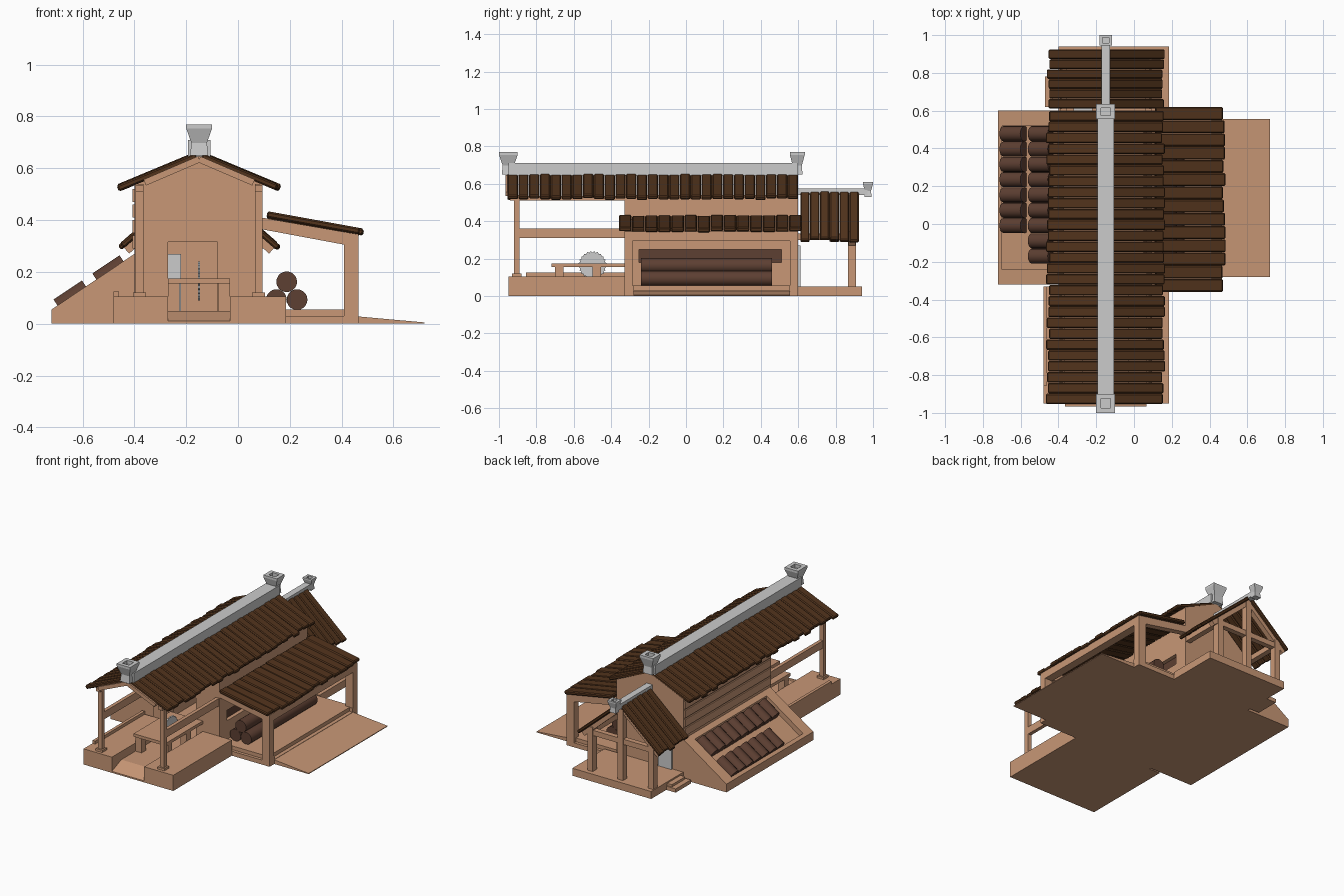
import bpy, bmesh, math, random
from mathutils import Vector, Matrix

if "Cube" in bpy.data.objects:
    bpy.data.objects.remove(bpy.data.objects["Cube"])
random.seed(4)

def mat(name, c):
    m = bpy.data.materials.new(name)
    m.diffuse_color = (*c, 1)
    m.use_nodes = True
    m.node_tree.nodes["Principled BSDF"].inputs["Base Color"].default_value = m.diffuse_color
    return m

TAN = mat("pale_timber", (0.58, 0.31, 0.18))
ROOF = mat("roof_timber", (0.085, 0.034, 0.012))
BARK = mat("bark", (0.11, 0.05, 0.032))
CX = -0.15  # centre line of the main hall

def finish(name, bm, m=None):
    bmesh.ops.recalc_face_normals(bm, faces=bm.faces)
    me = bpy.data.meshes.new(name)
    bm.to_mesh(me)
    bm.free()
    if m:
        me.materials.append(m)
    ob = bpy.data.objects.new(name, me)
    bpy.context.collection.objects.link(ob)
    return ob

def add_prism(bm, pts, y0, y1):
    a = [bm.verts.new((x, y0, z)) for x, z in pts]
    b = [bm.verts.new((x, y1, z)) for x, z in pts]
    n = len(pts)
    bm.faces.new(a)
    bm.faces.new(b[::-1])
    for i in range(n):
        bm.faces.new((a[i], b[i], b[(i + 1) % n], a[(i + 1) % n]))

def prisms(name, items, m=TAN):
    bm = bmesh.new()
    for pts, y0, y1 in items:
        add_prism(bm, pts, y0, y1)
    return finish(name, bm, m)

def rect(x0, x1, z0, z1):
    return [(x0, z0), (x1, z0), (x1, z1), (x0, z1)]

def boxes(name, items, m=TAN):
    return prisms(name, [(rect(b[0], b[1], b[4], b[5]), b[2], b[3]) for b in items], m)

def bar(p, q, t):
    # slanted bar in the xz plane
    p, q = Vector(p), Vector(q)
    d = (q - p).normalized()
    n = Vector((-d.y, d.x)) * t / 2
    return [tuple(v) for v in (p + n, q + n, q - n, p - n)]

def planks(name, slopes, y0, y1, count, t):
    bm = bmesh.new()
    w = (y1 - y0) / count
    for p, q in slopes:
        d = (Vector(q) - Vector(p)).normalized()
        for i in range(count):
            q2 = Vector(q) + d * random.uniform(-0.01, 0.01)
            lift = Vector((0, random.uniform(-0.003, 0.003)))
            add_prism(bm, bar(Vector(p) + lift, q2 + lift, t), y0 + i * w + 0.001, y0 + (i + 1) * w - 0.001)
    ob = finish(name, bm, ROOF)
    b = ob.modifiers.new("bevel", 'BEVEL')
    b.width, b.segments = 0.006, 1

def both(p, q):
    # slope on each side of the centre line
    return [(p, q), ((2 * CX - p[0], p[1]), (2 * CX - q[0], q[1]))]

def logs(name, ends, r, sides=16):
    bm = bmesh.new()
    for a, b in ends:
        a, b = Vector(a), Vector(b)
        M = Matrix.Translation((a + b) / 2) @ (b - a).to_track_quat('Z', 'Y').to_matrix().to_4x4()
        bmesh.ops.create_cone(bm, cap_ends=True, segments=sides, radius1=r, radius2=r,
                              depth=(b - a).length, matrix=M)
    ob = finish(name, bm, BARK)
    bpy.context.view_layer.objects.active = ob
    ob.select_set(True)
    bpy.ops.object.shade_smooth_by_angle()
    ob.select_set(False)

def cap(name, y, hy, s, z0):
    # flared square chimney-like ridge end with hollow top
    bm = bmesh.new()
    prev = None
    for h, z in ((0.7, 0), (0.6, 0.4), (1, 0.87), (1, 1), (0.5, 1), (0.5, 0.8)):
        ring = [bm.verts.new((CX + a * h * s, y + b * h * hy, z0 + z * s * 2.4))
                for a, b in ((-1, -1), (1, -1), (1, 1), (-1, 1))]
        if prev:
            for i in range(4):
                bm.faces.new((prev[i], prev[(i + 1) % 4], ring[(i + 1) % 4], ring[i]))
        else:
            bm.faces.new(ring)
        prev = ring
    bm.faces.new(prev)
    finish(name, bm)

# Front porch platform with lowered lane and entry ramp
boxes("front_platform", [(-0.48, -0.27, -0.95, -0.33, 0, 0.105), (-0.03, 0.185, -0.95, -0.33, 0, 0.105),
                         (-0.27, -0.03, -0.85, -0.33, 0, 0.05), (-0.48, -0.46, -0.855, -0.33, 0.1, 0.125)])
bm = bmesh.new()
bmesh.ops.create_cube(bm, size=1, matrix=Matrix.Translation((CX, -0.9, 0.025)) @ Matrix.Diagonal((0.24, 0.1, 0.05, 1)))
for v in bm.verts:
    if v.co.y < -0.9 and v.co.z > 0.02:
        v.co.z = 0.01
finish("front_ramp", bm, TAN)

# Front porch posts, feet, rails and eave plates
fr = []
for x in (-0.38, 0.08):
    fr += [(x - 0.015, x + 0.015, -0.92, -0.89, 0.1, 0.54), (x - 0.025, x + 0.025, -0.93, -0.88, 0.1, 0.12),
           (x - 0.012, x + 0.012, -0.9, -0.33, 0.31, 0.36), (x - 0.015, x + 0.015, -0.94, -0.33, 0.51, 0.535)]
boxes("front_porch_frame", fr)
prisms("front_rafters", [(bar(p, q, 0.025), -0.965, -0.935) for p, q in both((CX, 0.635), (0.06, 0.545))])

# Main hall: hollow walls with front doorway and log slot
gable = [(-0.40, 0.51), (0.095, 0.51), (0.095, 0.54), (CX, 0.65), (-0.40, 0.54)]
prisms("gable_walls", [(gable, -0.33, -0.3), (gable, 0.57, 0.6)])
boxes("hall_walls", [(-0.40, 0.095, -0.33, 0.6, 0, 0.05),
                     (-0.40, -0.27, -0.33, -0.3, 0.05, 0.51), (-0.08, 0.095, -0.33, -0.3, 0.05, 0.51),
                     (-0.27, -0.08, -0.33, -0.3, 0.315, 0.51), (-0.40, 0.095, 0.57, 0.6, 0.05, 0.51),
                     (-0.40, -0.37, -0.3, 0.57, 0.05, 0.54),
                     (0.065, 0.095, -0.3, 0.57, 0.25, 0.54), (0.065, 0.095, -0.3, 0.57, 0.05, 0.18),
                     (0.065, 0.095, -0.3, -0.25, 0.18, 0.25), (0.065, 0.095, 0.51, 0.57, 0.18, 0.25)])
boxes("slot_board", [(0.05, 0.07, -0.26, 0.52, 0.17, 0.26)], BARK)
boxes("wall_boards", [(-0.408, -0.395, -0.32, 0.59, z, z + 0.05) for z in (0.29, 0.35, 0.41, 0.47)])
boxes("back_door", [(-0.32, -0.22, 0.56, 0.612, 0.05, 0.27)], None)

# Saw bench and round blade
boxes("saw_bench", [(-0.27, -0.03, -0.72, -0.33, 0.155, 0.175)] +
      [(x, x + 0.045, y, y + 0.045, 0.05, 0.16) for x in (-0.27, -0.075) for y in (-0.70, -0.50)])
blade = []
for i in range(48):
    a = i * math.tau / 48
    r = 0.075 if i % 2 else 0.068
    blade.append((r * math.cos(a), r * math.sin(a)))
ob = prisms("saw_blade", [(blade, -0.004, 0.004)], None)
ob.rotation_euler.z = math.pi / 2
ob.location = (CX, -0.5, 0.165)

# Main roof, ridge beam and caps
planks("main_roof", both((CX + 0.01, 0.65), (0.155, 0.527)), -0.955, 0.60, 27, 0.024)
boxes("main_ridge", [(-0.193, -0.107, -0.95, 0.6, 0.645, 0.71)], None)
cap("front_ridge_cap", -0.95, 0.05, 0.05, 0.65)
cap("middle_ridge_cap", 0.595, 0.04, 0.05, 0.65)

# Back porch floor, step, frame and steep roof
boxes("back_platform", [(-0.40, 0.185, 0.6, 0.94, 0, 0.05), (-0.47, -0.40, 0.62, 0.78, 0, 0.025),
                        (-0.435, -0.40, 0.63, 0.77, 0, 0.04)])
bf = [(x - 0.02, x + 0.02, 0.865, 0.91, 0.05, t) for x, t in ((-0.375, 0.345), (CX, 0.54), (0.075, 0.345))]
bf += [(-0.40, 0.10, 0.87, 0.905, 0.29, 0.325)]
bf += [(x - 0.018, x + 0.018, 0.6, 0.91, 0.30, 0.335) for x in (-0.375, 0.075)]
boxes("back_porch_frame", bf)
prisms("back_rafters", [(bar(p, q, 0.03), 0.87, 0.905) for p, q in both((CX, 0.53), (0.13, 0.282))])
planks("back_roof", both((CX + 0.01, 0.552), (0.152, 0.297)), 0.61, 0.925, 6, 0.022)
boxes("back_ridge", [(-0.172, -0.128, 0.6, 0.97, 0.54, 0.575)], None)
cap("back_ridge_cap", 0.973, 0.027, 0.033, 0.53)

# Right lean-to shed with loading ramp
boxes("shed_floor", [(0.095, 0.465, -0.33, 0.6, 0, 0.03), (0.095, 0.44, -0.31, 0.58, 0.03, 0.055),
                     (0.44, 0.465, -0.33, -0.28, 0, 0.055), (0.44, 0.465, 0.55, 0.6, 0, 0.055)])
boxes("shed_posts", [(0.41, 0.465, y, y + 0.045, 0.03, 0.345) for y in (-0.33, 0.555)] +
      [(0.41, 0.465, -0.33, 0.6, 0.295, 0.345)])
prisms("shed_beams", [([(0.09, 0.365), (0.465, 0.295), (0.465, 0.345), (0.09, 0.41)], y, y + 0.04)
                      for y in (-0.33, 0.56)])
planks("shed_roof", [((0.112, 0.42), (0.475, 0.354))], -0.36, 0.62, 14, 0.024)
prisms("shed_ramp", [([(0.465, 0), (0.72, 0), (0.72, 0.005), (0.465, 0.028)], -0.28, 0.555)])
logs("stored_logs", [((x, -0.24, z), (x, 0.46, z)) for x, z in ((0.148, 0.093), (0.228, 0.093), (0.188, 0.162))], 0.04, 20)

# Left log chute: sloped tray with rim and two rows of short logs
def top(x, drop=0):
    return 0.055 + (x + 0.72) * 0.67 - drop
def strip(x0, x1, drop):
    return [(x0, 0), (x1, 0), (x1, top(x1, drop)), (x0, top(x0, drop))]
prisms("log_chute", [(strip(-0.72, -0.40, 0), -0.32, -0.24), (strip(-0.72, -0.40, 0), 0.52, 0.6),
                     (strip(-0.72, -0.70, 0), -0.24, 0.52), (strip(-0.43, -0.40, 0), -0.24, 0.52),
                     (strip(-0.70, -0.43, 0.04), -0.24, 0.52)])
rows = []
for x0, x1, n in ((-0.69, -0.58, 7), (-0.54, -0.435, 9)):
    for i in range(n):
        y = 0.478 - i * 0.081
        rows.append(((x0, y, top(x0, 0.015)), (x1, y, top(x1, 0.015))))
logs("chute_logs", rows, 0.04)
